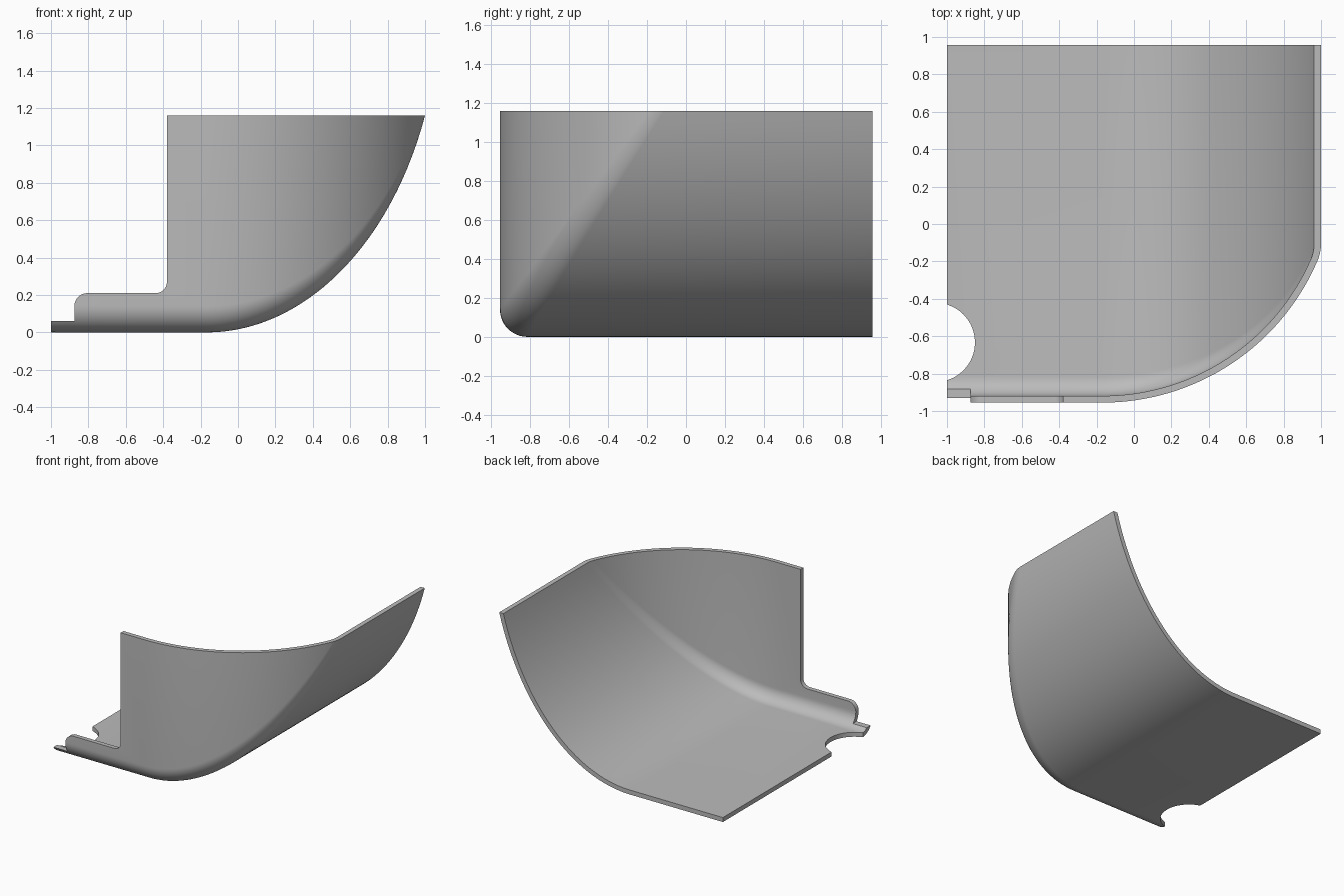
import bpy, bmesh, math
from mathutils import Vector

if "Cube" in bpy.data.objects:
    bpy.data.objects.remove(bpy.data.objects["Cube"], do_unlink=True)

START, R, RISE = -0.17, 1.2527, 1.44     # bend start, plan radius, height stretch
FRONT, BACK, TOP = -0.955, 0.957, 1.16
FILLET, THICK = 0.14, 0.036

grey = bpy.data.materials.new("plain grey")
grey.use_nodes = True
COLOR = (0.5, 0.5, 0.5, 1)
grey.diffuse_color = COLOR
grey.node_tree.nodes["Principled BSDF"].inputs["Base Color"].default_value = COLOR


def make_object(name, bm):
    mesh = bpy.data.meshes.new(name)
    bm.to_mesh(mesh)
    bm.free()
    mesh.materials.append(grey)
    obj = bpy.data.objects.new(name, mesh)
    bpy.context.collection.objects.link(obj)
    return obj


def arc(cx, cz, r, a0, a1, n=8):
    return [(cx + r * math.cos(math.radians(a0 + (a1 - a0) * i / n)),
             cz + r * math.sin(math.radians(a0 + (a1 - a0) * i / n))) for i in range(n + 1)]


def prism(name, outline, to_3d, offset):
    """Extrude a flat outline along an offset vector into a closed solid."""
    bm = bmesh.new()
    low = [bm.verts.new(to_3d(a, b)) for a, b in outline]
    high = [bm.verts.new(v.co + Vector(offset)) for v in low]
    bm.faces.new(low)
    bm.faces.new(high)
    for i in range(len(low)):
        bm.faces.new((low[i - 1], low[i], high[i], high[i - 1]))
    bmesh.ops.recalc_face_normals(bm, faces=bm.faces)
    return make_object(name, bm)


def section(x):
    """L-shaped slice at x: floor, rounded corner, wall."""
    d = max(0, x - START)
    root = math.sqrt(R * R - d * d)
    bend, slope = R - root, d / root
    y, z = FRONT + bend, RISE * bend
    wall_n = Vector((slope, -1, 0)).normalized()
    floor_n = Vector((RISE * slope, 0, -1)).normalized()
    seam = Vector((1, slope, RISE * slope)).normalized()
    setback = FILLET * math.tan(wall_n.angle(floor_n) / 2)
    dy = setback / math.sqrt(1 - seam.y ** 2)
    dz = setback / math.sqrt(1 - seam.z ** 2)
    pts = [(x, BACK, z)]
    for i in range(13):
        a = math.pi / 2 * i / 12
        pts.append((x, y + dy * (1 - math.sin(a)), z + dz * (1 - math.cos(a))))
    return pts + [(x, y, 1.5)]


# Curved floor and wall as one skin, running past the trim line
stations = [-1, -0.6, START] + [START + 1.2 * i / 48 for i in range(1, 49)]
bm = bmesh.new()
rows = [[bm.verts.new(p) for p in section(x)] for x in stations]
for r0, r1 in zip(rows, rows[1:]):
    for i in range(len(r0) - 1):
        bm.faces.new((r0[i], r1[i], r1[i + 1], r0[i + 1]))
bm.normal_update()
shell = make_object("shell", bm)
solid = shell.modifiers.new("thickness", 'SOLIDIFY')
solid.thickness, solid.offset, solid.use_even_offset = THICK, -1, True

# Trim: flat top, tall wall edge, low lip and end step
outline = ([(-1.2, 0.06), (-0.875, 0.06)] + arc(-0.805, 0.14, 0.07, 180, 90)
           + arc(-0.44, 0.27, 0.06, -90, 0)
           + [(-0.38, TOP), (1.4, TOP), (1.4, 1.8), (-1.2, 1.8)])
trim = prism("trim_cutter", outline, lambda a, b: (a, -1.3, b), (0, 2.6, 0))

# Round notch in the floor edge
notch = prism("notch_cutter", arc(-1.062, -0.633, 0.212, 0, 351, 39),
              lambda a, b: (a, b, -0.1), (0, 0, 0.2))

bpy.ops.object.select_all(action='DESELECT')
shell.select_set(True)
bpy.context.view_layer.objects.active = shell
for cutter in (trim, notch):
    cutter.hide_render = True
    mod = shell.modifiers.new(cutter.name, 'BOOLEAN')
    mod.operation, mod.solver, mod.object = 'DIFFERENCE', 'EXACT', cutter
for mod in list(shell.modifiers):
    bpy.ops.object.modifier_apply(modifier=mod.name)
for cutter in (trim, notch):
    bpy.data.objects.remove(cutter, do_unlink=True)
bpy.ops.object.shade_smooth_by_angle(angle=math.radians(30))
